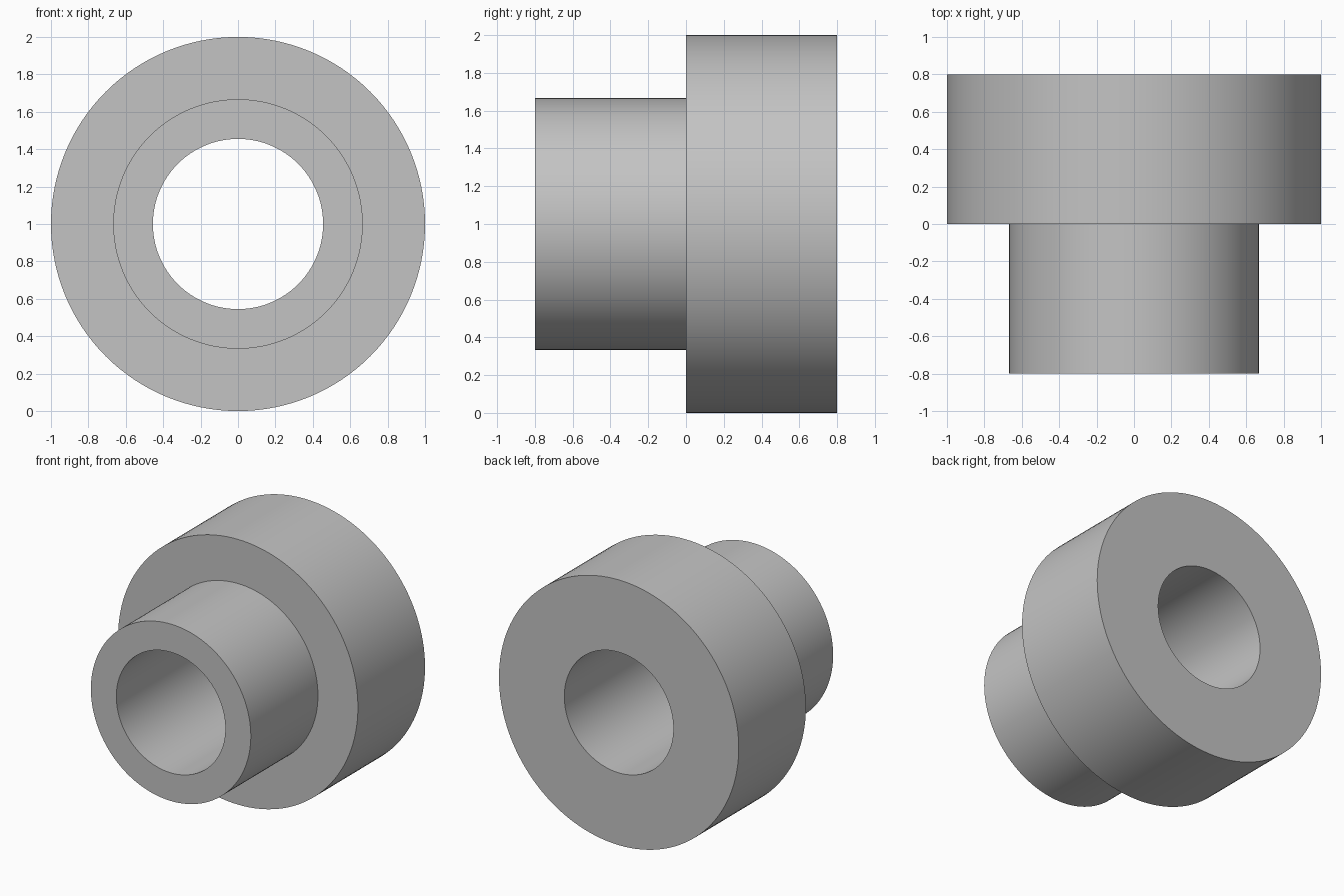
import bpy, bmesh, math

if "Cube" in bpy.data.objects:
    bpy.data.objects.remove(bpy.data.objects["Cube"])

SEGMENTS = 128
# Closed cross-section of the bushing: (radius, y)
PROFILE = [(0.455, -0.8), (0.667, -0.8), (0.667, 0.0),
           (1.0, 0.0), (1.0, 0.8), (0.455, 0.8)]

# Revolve the section around the y axis, centred at z = 1
bm = bmesh.new()
rings = []
for i in range(SEGMENTS):
    a = 2 * math.pi * i / SEGMENTS
    rings.append([bm.verts.new((r * math.cos(a), y, 1 + r * math.sin(a)))
                  for r, y in PROFILE])
n = len(PROFILE)
for i in range(SEGMENTS):
    p, q = rings[i], rings[(i + 1) % SEGMENTS]
    for j in range(n):
        k = (j + 1) % n
        bm.faces.new((p[j], p[k], q[k], q[j]))
bmesh.ops.recalc_face_normals(bm, faces=bm.faces)

mesh = bpy.data.meshes.new("flanged_bushing")
bm.to_mesh(mesh)
bm.free()
bushing = bpy.data.objects.new("flanged_bushing", mesh)
bpy.context.collection.objects.link(bushing)

# Plain grey metal
grey = bpy.data.materials.new("grey")
grey.diffuse_color = (0.55, 0.55, 0.55, 1)
grey.use_nodes = True
grey.node_tree.nodes["Principled BSDF"].inputs["Base Color"].default_value = grey.diffuse_color
mesh.materials.append(grey)

# Smooth round walls, crisp rims
bpy.context.view_layer.objects.active = bushing
bushing.select_set(True)
bpy.ops.object.shade_smooth_by_angle(angle=math.radians(30))
